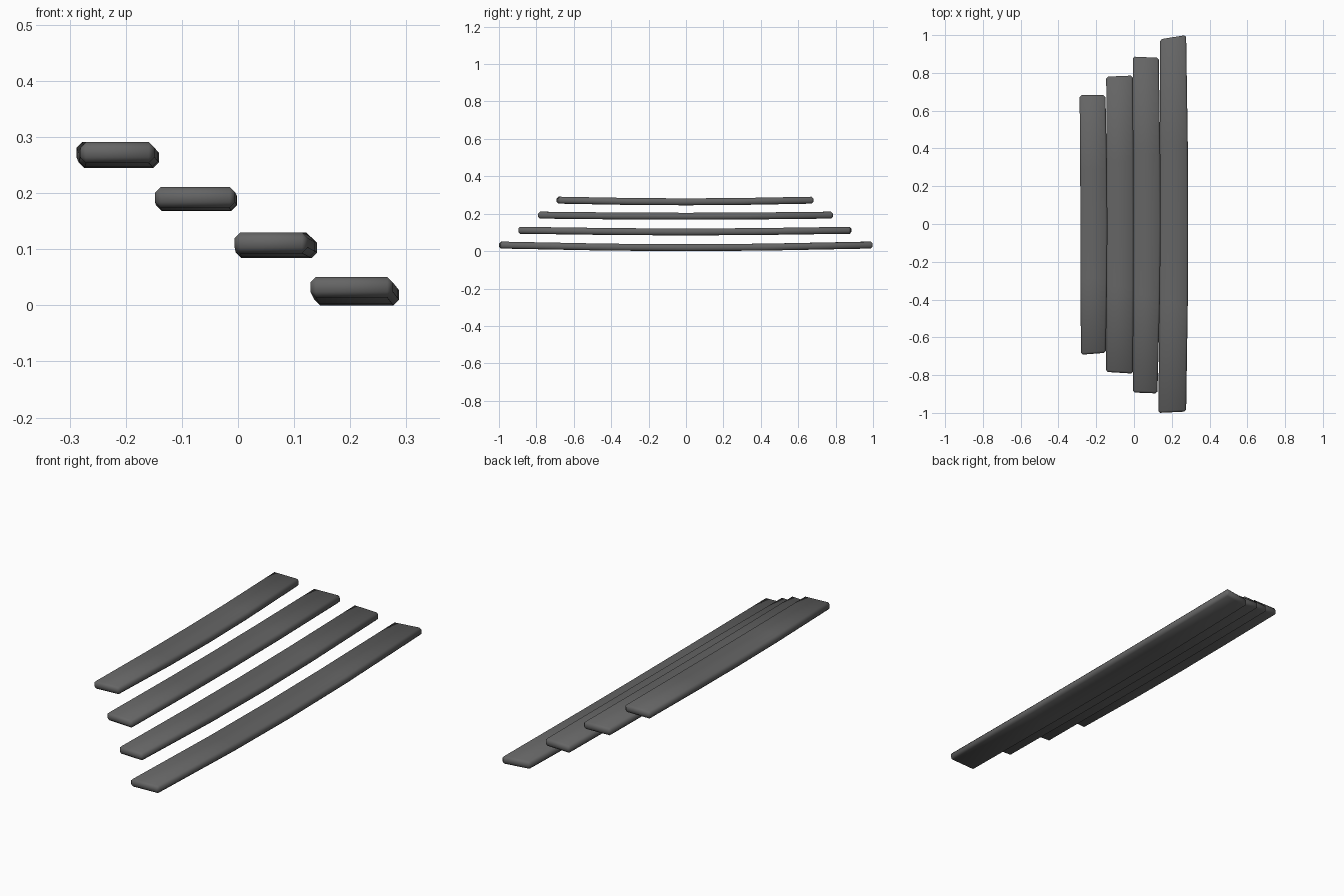
import bpy, bmesh

if "Cube" in bpy.data.objects:
    bpy.data.objects.remove(bpy.data.objects["Cube"])

grey = bpy.data.materials.new("dark grey")
grey.diffuse_color = (0.13, 0.13, 0.13, 1)
grey.use_nodes = True
grey.node_tree.nodes["Principled BSDF"].inputs["Base Color"].default_value = grey.diffuse_color


def plank(name, front, mid, back, y_front, y_back, top, sag):
    """Slightly sagging, uneven plank; pairs are (left, right) values."""
    bm = bmesh.new()
    rings = []
    thick = 0.037
    for t, d in ((-1, 0), (-0.42, 0.8), (0, 1), (0.42, 0.8), (1, 0)):
        end, ys = (front, y_front) if t < 0 else (back, y_back)
        k = 1 - d
        xs = [mid[i] * d + end[i] * k for i in (0, 1)]
        yy = [ys[i] * abs(t) for i in (0, 1)]
        zt = top - sag * d
        rings.append([bm.verts.new(c) for c in (
            (xs[0], yy[0], zt - thick), (xs[1], yy[1], zt - thick),
            (xs[1], yy[1], zt), (xs[0], yy[0], zt))])
    for a, b in zip(rings, rings[1:]):
        for i in range(4):
            j = (i + 1) % 4
            bm.faces.new((a[i], a[j], b[j], b[i]))
    bm.faces.new(rings[0][::-1])
    bm.faces.new(rings[-1])
    bmesh.ops.recalc_face_normals(bm, faces=bm.faces[:])
    # chamfer the outer edges
    edges = [e for e in bm.edges if e.calc_face_angle() > 0.7]
    bmesh.ops.bevel(bm, geom=edges, offset=0.01, segments=1, profile=0.5, affect='EDGES')
    me = bpy.data.meshes.new(name)
    bm.to_mesh(me)
    bm.free()
    me.materials.append(grey)
    ob = bpy.data.objects.new(name, me)
    bpy.context.collection.objects.link(ob)
    bpy.ops.object.select_all(action='DESELECT')
    ob.select_set(True)
    bpy.context.view_layer.objects.active = ob
    bpy.ops.object.shade_smooth_by_angle(angle=0.9)


# four planks stepping down from left to right
plank("top_plank", (-0.281, -0.149), (-0.284, -0.141), (-0.288, -0.151),
      (-0.692, -0.682), (0.682, 0.682), 0.291, 0.009)
plank("upper_plank", (-0.148, -0.005), (-0.146, -0.002), (-0.147, -0.006),
      (-0.783, -0.792), (0.780, 0.786), 0.211, 0.006)
plank("lower_plank", (-0.006, 0.124), (-0.004, 0.141), (-0.006, 0.131),
      (-0.892, -0.897), (0.886, 0.880), 0.130, 0.009)
plank("bottom_plank", (0.129, 0.276), (0.136, 0.287), (0.138, 0.276),
      (-1.0, -0.993), (0.978, 1.0), 0.051, 0.014)
